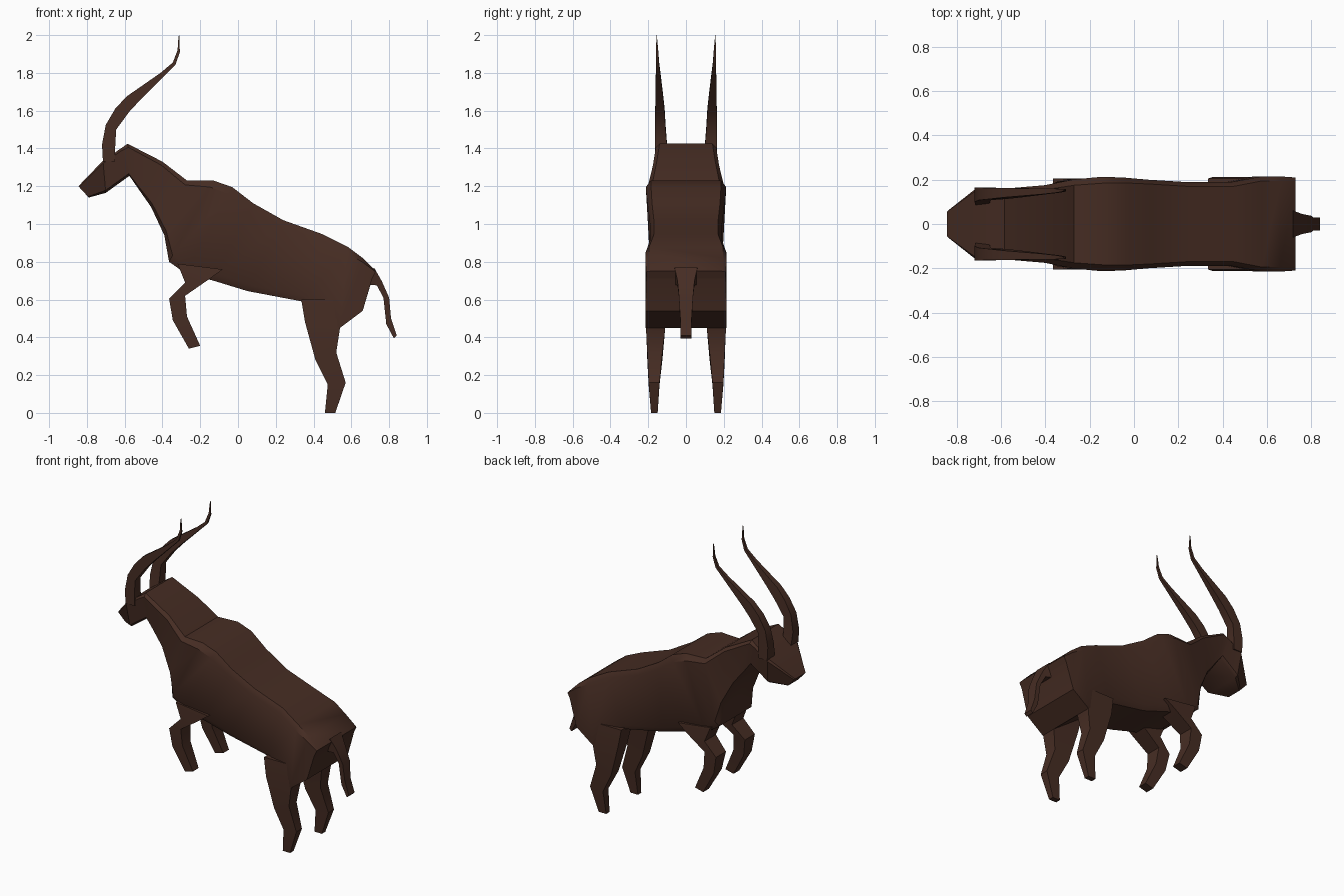
import bpy, bmesh, math

brown = bpy.data.materials.new("dark brown")
brown.diffuse_color = (0.062, 0.026, 0.017, 1)


def loft(name, rings, mirror=False, smooth=35):
    """Skin a list of equal-sized point rings, cap both ends."""
    bm = bmesh.new()
    vr = [[bm.verts.new(p) for p in ring] for ring in rings]
    n = len(vr[0])
    for a, b in zip(vr, vr[1:]):
        for i in range(n):
            j = (i + 1) % n
            bm.faces.new((a[i], a[j], b[j], b[i]))
    bm.faces.new(vr[0][::-1])
    bm.faces.new(vr[-1])
    bmesh.ops.recalc_face_normals(bm, faces=bm.faces)
    me = bpy.data.meshes.new(name)
    bm.to_mesh(me)
    bm.free()
    me.materials.append(brown)
    ob = bpy.data.objects.new(name, me)
    bpy.context.collection.objects.link(ob)
    if mirror:
        ob.modifiers.new("mirror", 'MIRROR').use_axis = (False, True, False)
    bpy.ops.object.select_all(action='DESELECT')
    ob.select_set(True)
    bpy.context.view_layer.objects.active = ob
    bpy.ops.object.shade_smooth_by_angle(angle=math.radians(smooth))
    return ob


def body_ring(tx, tz, bx, bz, w, wt, wb):
    """Chamfered box section between a back point and a belly point."""
    half = []
    for t, y in ((0, wt), (0.08, w), (0.92, w if wb >= w else (w + wb) / 2), (1, wb)):
        half.append((tx + (bx - tx) * t, y, tz + (bz - tz) * t))
    return half + [(x, -y, z) for x, y, z in reversed(half)]


def limb_ring(fx, fz, bx, bz, yi, yo):
    """Four-sided section: front point, back point, inner and outer y."""
    return [(fx, yi, fz), (fx, yo, fz), (bx, yo, bz), (bx, yi, bz)]


# Body with neck and head, nose to rump: back x,z, belly x,z, half widths
loft("body", [body_ring(*r) for r in (
    (-.845, 1.20, -.79, 1.14, .06, .055, .05),
    (-.715, 1.335, -.70, 1.165, .16, .15, .12),
    (-.62, 1.40, -.575, 1.255, .16, .145, .13),
    (-.585, 1.425, -.53, 1.19, .16, .14, .13),
    (-.40, 1.33, -.46, 1.09, .175, .155, .13),
    (-.27, 1.23, -.39, .94, .20, .175, .15),
    (-.13, 1.23, -.365, .80, .213, .185, .17),
    (-.03, 1.195, -.28, .74, .21, .185, .17),
    (.08, 1.11, -.13, .70, .20, .18, .16),
    (.24, 1.02, .05, .645, .19, .17, .15),
    (.45, .945, .34, .59, .19, .17, .16),
    (.58, .88, .54, .45, .215, .195, .215),
    (.66, .82, .66, .54, .215, .195, .215),
    (.73, .75, .71, .71, .21, .19, .21))])

# Raised, bent front legs
loft("front_legs", [limb_ring(*r) for r in (
    (-.32, .79, -.08, .76, .08, .20),
    (-.28, .69, -.15, .71, .085, .205),
    (-.365, .605, -.28, .62, .10, .205),
    (-.345, .49, -.27, .51, .115, .20),
    (-.26, .34, -.20, .355, .13, .19))], mirror=True)

# Hind legs
loft("hind_legs", [limb_ring(*r) for r in (
    (.335, .60, .60, .60, .09, .205),
    (.355, .48, .54, .45, .11, .212),
    (.41, .28, .52, .32, .125, .205),
    (.475, .15, .57, .16, .14, .198),
    (.46, 0, .515, 0, .15, .185))], mirror=True)

# Long curved horns
loft("horns", [limb_ring(*r) for r in (
    (-.715, 1.33, -.65, 1.33, .085, .165),
    (-.72, 1.42, -.65, 1.41, .10, .165),
    (-.70, 1.525, -.645, 1.50, .108, .164),
    (-.65, 1.61, -.575, 1.595, .113, .163),
    (-.59, 1.675, -.51, 1.665, .12, .162),
    (-.41, 1.80, -.39, 1.785, .135, .16),
    (-.345, 1.855, -.33, 1.845, .142, .159),
    (-.32, 1.92, -.308, 1.91, .147, .158),
    (-.315, 1.995, -.31, 2.0, .154, .157))], mirror=True)

# Tail
loft("tail", [limb_ring(a, b, c, d, -w, w) for a, b, c, d, w in (
    (.68, .68, .72, .77, .06),
    (.735, .675, .76, .70, .045),
    (.77, .61, .80, .61, .037),
    (.785, .47, .81, .50, .03),
    (.825, .395, .84, .41, .03))])
